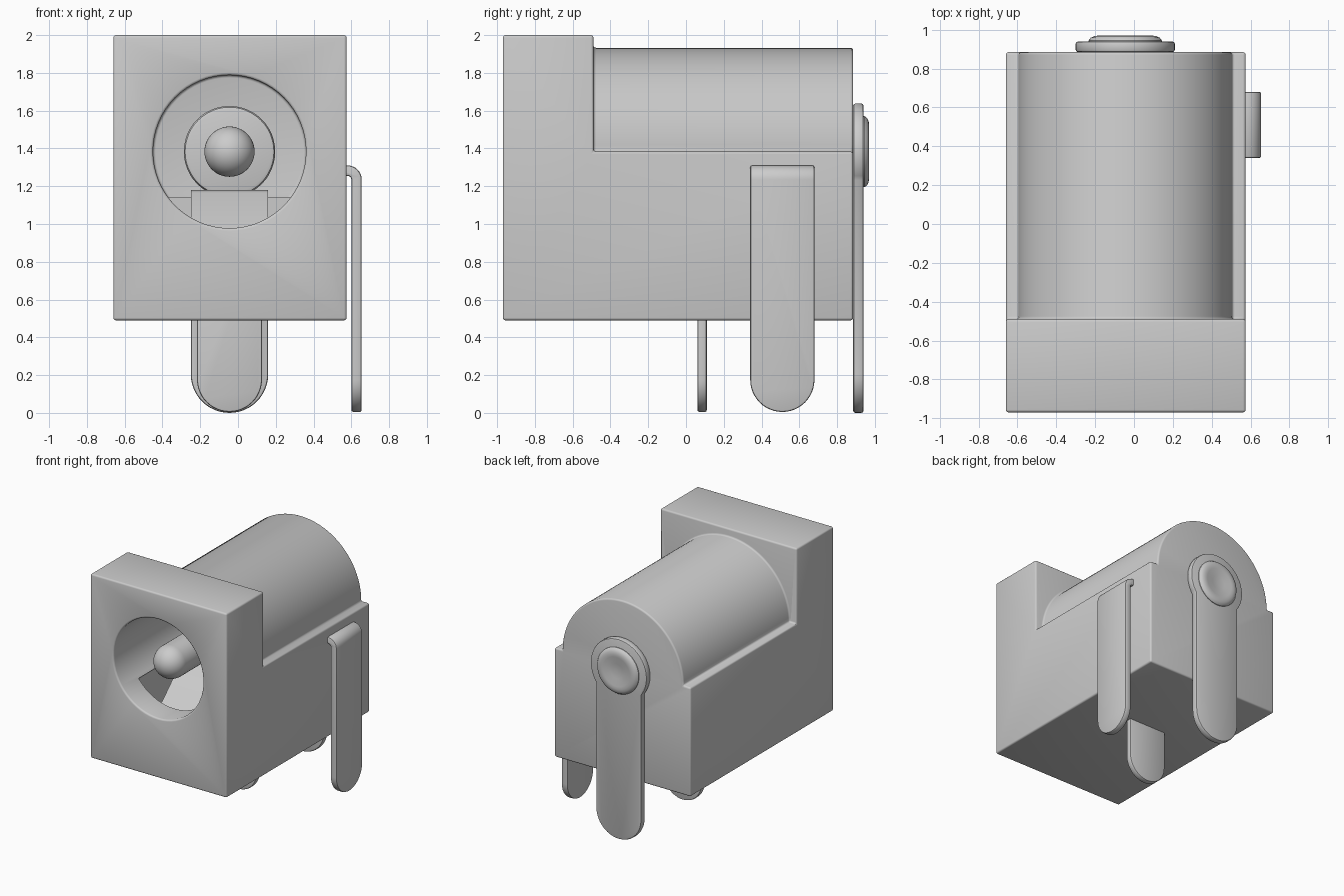
import bpy, bmesh, math
from math import sin, cos, pi

if "Cube" in bpy.data.objects:
    bpy.data.objects.remove(bpy.data.objects["Cube"], do_unlink=True)

CX, CZ = -0.045, 1.383          # axis of the barrel, socket and pin

grey = bpy.data.materials.new("plain grey")
grey.use_nodes = True
COLOUR = (0.6, 0.6, 0.6, 1)
grey.diffuse_color = COLOUR
grey.node_tree.nodes["Principled BSDF"].inputs["Base Color"].default_value = COLOUR


def arc(cx, cy, r, a, b, n):
    return [(cx + r * cos(a + (b - a) * i / n), cy + r * sin(a + (b - a) * i / n))
            for i in range(n + 1)]


def finish(name, bm):
    bmesh.ops.recalc_face_normals(bm, faces=bm.faces)
    mesh = bpy.data.meshes.new(name)
    bm.to_mesh(mesh)
    bm.free()
    mesh.materials.append(grey)
    ob = bpy.data.objects.new(name, mesh)
    bpy.context.collection.objects.link(ob)
    return ob


def extrude(name, pts, axis, a, b):
    """Extrude an outline: (x, z) along y, or (y, z) along x."""
    def place(p, d):
        return (p[0], d, p[1]) if axis == "y" else (d, p[0], p[1])
    bm = bmesh.new()
    lo = [bm.verts.new(place(p, a)) for p in pts]
    hi = [bm.verts.new(place(p, b)) for p in pts]
    bm.faces.new(lo)
    bm.faces.new(hi)
    n = len(pts)
    for i in range(n):
        j = (i + 1) % n
        bm.faces.new((lo[i], lo[j], hi[j], hi[i]))
    return finish(name, bm)


def box(name, x0, x1, y0, y1, z0, z1):
    return extrude(name, [(x0, z0), (x1, z0), (x1, z1), (x0, z1)], "y", y0, y1)


def lathe(name, profile, n=48):
    """Spin an (r, y) profile around the barrel axis."""
    bm = bmesh.new()
    vs = [bm.verts.new((CX + r, y, CZ)) for r, y in profile]
    es = [bm.edges.new(e) for e in zip(vs, vs[1:])]
    bmesh.ops.spin(bm, geom=vs + es, cent=(CX, 0, CZ), axis=(0, 1, 0),
                   angle=2 * pi, steps=n)
    bmesh.ops.remove_doubles(bm, verts=bm.verts, dist=0.0005)
    return finish(name, bm)


def select(ob):
    bpy.ops.object.select_all(action="DESELECT")
    ob.select_set(True)
    bpy.context.view_layer.objects.active = ob


def boolean(ob, cutter, op="DIFFERENCE"):
    cutter.hide_render = True
    m = ob.modifiers.new("cut", "BOOLEAN")
    m.operation, m.solver, m.object = op, "EXACT", cutter
    select(ob)
    bpy.ops.object.modifier_apply(modifier=m.name)
    bpy.data.objects.remove(cutter, do_unlink=True)


def bevel(ob, width, segments=3):
    m = ob.modifiers.new("bevel", "BEVEL")
    m.width, m.segments = width, segments
    m.limit_method, m.angle_limit = "ANGLE", math.radians(40)
    select(ob)
    bpy.ops.object.modifier_apply(modifier=m.name)


def smooth(ob):
    select(ob)
    bpy.ops.object.shade_smooth_by_angle(angle=math.radians(35))


def leg(c, half, bottom, top):
    """Straight leg outline with a round foot."""
    return arc(c, bottom + half, half, pi, 2 * pi, 24) + [(c + half, top), (c - half, top)]


# Housing: block with the rear shoulders cut away to leave a half-round barrel
housing = box("housing", -0.66, 0.575, -0.97, 0.885, 0.49, 2.0)
shoulder = ([(-1, CZ)] + arc(CX, CZ, 0.55, pi, 0, 48) + [(1, CZ), (1, 2.4), (-1, 2.4)])
boolean(housing, extrude("shoulder_cutter", shoulder, "y", -0.49, 1.3))

# Socket bore, rounded edges, then the slot for the spring contact
boolean(housing, extrude("bore_cutter", arc(CX, CZ, 0.405, 0, 2 * pi, 64)[:-1],
                         "y", -1.3, 0.30))
bevel(housing, 0.014)
boolean(housing, box("slot_cutter", CX - 0.34, CX + 0.34, -0.76, 0.36, 0.62, 1.14))
smooth(housing)

# Centre pin with round tip, and the boss it grows from
smooth(lathe("centre_pin", [(0, 0.4), (0.133, 0.4)]
             + [(r, y) for r, y in arc(0, -0.80, 0.133, 0, -pi / 2, 12)]))
smooth(lathe("pin_boss", [(0, 0.34), (0.242, 0.34), (0.242, 0.12), (0.235, 0.105),
                          (0.22, 0.10), (0, 0.10)]))

# Spring contact inside the socket
strip = [(-0.70, 0.86), (-0.38, 1.165), (-0.34, 1.18), (-0.29, 1.17), (0.085, 1.0),
         (0.085, 0.95), (-0.29, 1.12), (-0.34, 1.13), (-0.37, 1.12), (-0.68, 0.82)]
smooth(extrude("spring_contact", strip, "x", CX - 0.205, CX + 0.205))

# Bottom terminal
bottom = extrude("bottom_terminal", leg(CX, 0.172, 0.005, 1.0), "y", 0.06, 0.11)
bevel(bottom, 0.01, 2)
smooth(bottom)

# Rear terminal: leg with a round head
a = math.asin(0.205 / 0.255)
outline = (arc(CX, 0.205, 0.205, pi, 2 * pi, 24)
           + arc(CX, CZ, 0.255, -pi / 2 + a, 1.5 * pi - a, 40))
rear = extrude("rear_terminal", outline, "y", 0.885, 0.94)
bevel(rear, 0.012, 2)
smooth(rear)

# Dished rivet head holding the rear terminal
smooth(lathe("rivet", [(0, 0.88), (0.188, 0.88), (0.188, 0.945), (0.178, 0.959),
                       (0.16, 0.967), (0.14, 0.97), (0.12, 0.968), (0.06, 0.958),
                       (0, 0.952)]))

# Side terminal: bent strip trimmed to a round foot
bend = ([(0.5, 1.31)] + arc(0.58, 1.235, 0.075, pi / 2, 0, 8) + [(0.655, -0.1), (0.60, -0.1)]
        + arc(0.58, 1.235, 0.02, 0, pi / 2, 6) + [(0.5, 1.255)])
side = extrude("side_terminal", bend, "y", 0.2, 0.8)
boolean(side, extrude("side_trim", leg(0.51, 0.17, 0.005, 1.6), "x", 0.3, 0.9), "INTERSECT")
bevel(side, 0.01, 2)
smooth(side)
